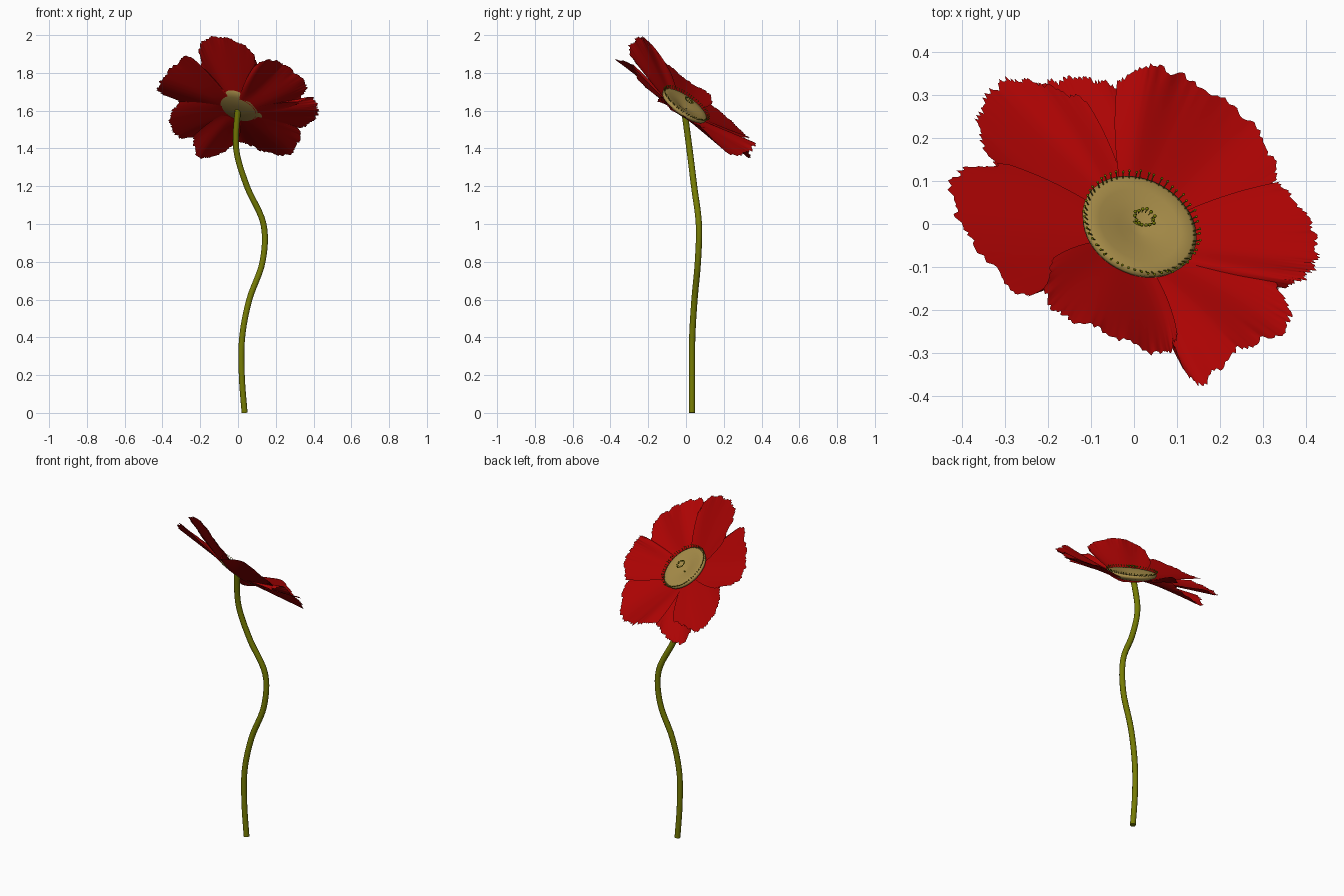
import bpy, bmesh, math, random
from mathutils import Vector, Matrix

random.seed(4)
cube = bpy.data.objects.get("Cube")
if cube:
    bpy.data.objects.remove(cube, do_unlink=True)


def material(name, r, g, b):
    mat = bpy.data.materials.new(name)
    mat.use_nodes = True
    mat.diffuse_color = (r, g, b, 1)
    shader = mat.node_tree.nodes["Principled BSDF"]
    shader.inputs["Base Color"].default_value = (r, g, b, 1)
    shader.inputs["Roughness"].default_value = 0.8
    return mat


RED = material("petal red", 0.41, 0.001, 0.001)
TAN = material("centre tan", 0.38, 0.26, 0.065)
GREEN = material("stem green", 0.18, 0.20, 0.001)
OLIVE = material("filament olive", 0.11, 0.12, 0.004)

# Tilted frame of the flower head: columns are across, along and facing
centre = Vector((0.01, -0.01, 1.622))
facing = Vector((0.32, 0.55, 0.77)).normalized()
across = (Vector((1, 0, 0)) - facing * facing.x).normalized()
along = facing.cross(across)
HEAD = Matrix.Translation(centre) @ Matrix((across, along, facing)).transposed().to_4x4()
TO_HEAD = HEAD.inverted()


def finish(bm, name, *mats):
    mesh = bpy.data.meshes.new(name)
    bm.to_mesh(mesh)
    bm.free()
    obj = bpy.data.objects.new(name, mesh)
    bpy.context.scene.collection.objects.link(obj)
    for mat in mats:
        mesh.materials.append(mat)
    for face in mesh.polygons:
        face.use_smooth = True


def spline(points, t):
    """Point at t (0 to 1) on a smooth curve through the points."""
    last = len(points) - 1
    i = min(int(t * last), last - 1)
    f = t * last - i
    a, b, c, d = (points[max(0, min(last, i + k))] for k in (-1, 0, 1, 2))
    return 0.5 * (2 * b + (c - a) * f + (2 * a - 5 * b + 4 * c - d) * f ** 2
                  + (3 * b - a - 3 * c + d) * f ** 3)


def ring_point(radius, angle, height):
    return Vector((radius * math.cos(angle), radius * math.sin(angle), height))


# Stem: a round tube swept along a smooth path
path = [(.035, .032, 0), (.02, .032, .2), (.022, .033, .4), (.06, .045, .6), (.13, .063, .8),
        (.135, .068, 1), (.047, .043, 1.2), (-.01, .018, 1.4), (0, -.01, 1.61)]
path = [Vector(p) for p in path]
curve = bpy.data.curves.new("stem", "CURVE")
curve.dimensions = "3D"
curve.bevel_depth = 0.0165
curve.bevel_resolution = 3
curve.use_fill_caps = True
line = curve.splines.new("POLY")
STEPS = 48
line.points.add(STEPS)
for i, point in enumerate(line.points):
    point.co = (*spline(path, i / STEPS), 1)
line.use_smooth = True
curve.materials.append(GREEN)
bpy.context.scene.collection.objects.link(bpy.data.objects.new("stem", curve))

# Petals: outer edge points, lofted in to the underside of the flower centre
PETALS = {
    "upper_front_petal": [(-.19, -.08, 1.8), (-.2, -.18, 1.95), (-.1, -.24, 1.99),
                          (.06, -.3, 1.93), (.1, -.26, 1.84)],
    "left_front_petal": [(.09, -.28, 1.84), (.15, -.37, 1.87), (.25, -.29, 1.84),
                         (.36, -.23, 1.74), (.31, -.1, 1.63)],
    "left_petal": [(.33, -.15, 1.65), (.39, -.13, 1.67), (.425, -.08, 1.61),
                   (.41, 0, 1.56), (.34, .1, 1.51)],
    "left_back_petal": [(.3, .07, 1.52), (.33, .12, 1.47), (.27, .24, 1.37),
                        (.14, .325, 1.38), (.04, .37, 1.43), (-.04, .33, 1.43)],
    "back_petal": [(-.01, .31, 1.43), (-.08, .335, 1.38), (-.16, .335, 1.35),
                   (-.22, .32, 1.37), (-.24, .26, 1.46)],
    "right_back_petal": [(-.11, .29, 1.46), (-.22, .325, 1.46), (-.31, .33, 1.46),
                         (-.365, .23, 1.55), (-.31, .12, 1.65)],
    "right_petal": [(-.29, .14, 1.64), (-.42, .11, 1.7), (-.39, -.02, 1.78),
                    (-.27, -.16, 1.89), (-.18, -.13, 1.82)],
}
COLS, ROWS = 90, 14
for n, (name, outline) in enumerate(PETALS.items()):
    outline = [TO_HEAD @ Vector(p) for p in outline]
    bm = bmesh.new()
    rows = [[] for _ in range(ROWS + 1)]
    for c in range(COLS + 1):
        t = c / COLS
        tip = spline(outline, t)
        ragged = random.uniform(-.018, .018) + .012 * math.sin(t * 47 + n)
        base = Vector((tip.x, tip.y, 0)).normalized() * .095
        base.z = -.019 - .002 * (n % 2)
        for r, row in enumerate(rows):
            s = r / ROWS
            p = base.lerp(tip, s)
            p.z += .004 * s * math.sin(t * 14 + n * 2)              # ripples
            p.xy *= 1 + ragged * s ** 8                             # torn edge
            fan = Matrix.Rotation(.17 * (2 * t - 1) * (1 - s), 3, "Z")  # wide foot
            row.append(bm.verts.new(HEAD @ (fan @ p)))
    for low, high in zip(rows, rows[1:]):
        for c in range(COLS):
            bm.faces.new((low[c], high[c], high[c + 1], low[c + 1]))
    finish(bm, name, RED)

# Flower centre: a shallow dish turned from a profile
profile = [(0, -.006), (.015, -.005), (.05, .005), (.1, .013), (.128, .016), (.14, .009),
           (.135, -.004), (.1, -.02), (.03, -.025), (0, -.025)]
bm = bmesh.new()
verts = [bm.verts.new((r, 0, h)) for r, h in profile]
edges = [bm.edges.new(pair) for pair in zip(verts, verts[1:])]
bmesh.ops.spin(bm, geom=verts + edges, cent=(0, 0, 0), axis=(0, 0, 1),
               angle=math.tau, steps=48)
bmesh.ops.remove_doubles(bm, verts=bm.verts, dist=1e-4)
bmesh.ops.recalc_face_normals(bm, faces=bm.faces)
bm.transform(HEAD)
finish(bm, "flower_centre", TAN)


def stamens(name, count, foot, tip, bead, stalk):
    """Ring of thin filaments, each with a bead on its tip."""
    bm = bmesh.new()
    for i in range(count):
        angle = math.tau * (i + random.uniform(-.2, .2)) / count
        a = ring_point(foot[0], angle, foot[1])
        b = ring_point(tip[0] + random.uniform(-.003, .003), angle, tip[1])
        turn = (b - a).to_track_quat("Z", "Y").to_matrix().to_4x4()
        bmesh.ops.create_cone(bm, segments=5, radius1=stalk, radius2=stalk, depth=(b - a).length,
                              matrix=Matrix.Translation((a + b) / 2) @ turn)
        made = bmesh.ops.create_icosphere(bm, subdivisions=1, radius=bead,
                                          matrix=Matrix.Translation(b))
        for face in {f for v in made["verts"] for f in v.link_faces}:
            face.material_index = 1
    bm.transform(HEAD)
    finish(bm, name, OLIVE, GREEN)


stamens("rim_stamens", 56, (.128, .012), (.143, .026), .0034, .0015)
stamens("inner_stamens", 14, (.019, .038), (.024, .046), .0046, .0012)
